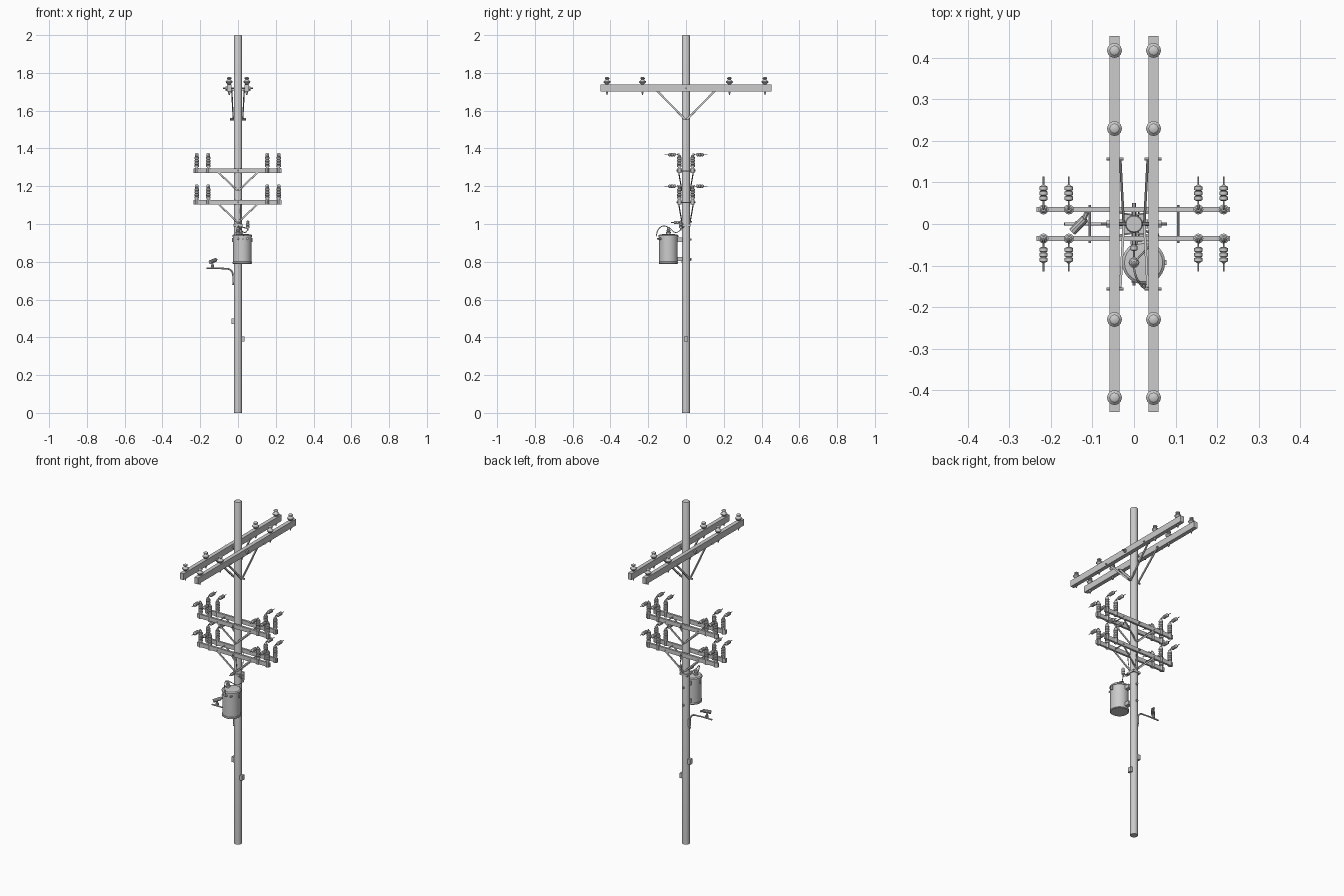
import bpy, bmesh, math
from mathutils import Vector, Matrix


def finish(name, bm, smooth=True):
    bmesh.ops.recalc_face_normals(bm, faces=bm.faces[:])
    me = bpy.data.meshes.new(name)
    bm.to_mesh(me)
    bm.free()
    ob = bpy.data.objects.new(name, me)
    bpy.context.collection.objects.link(ob)
    if smooth:
        bpy.ops.object.select_all(action='DESELECT')
        ob.select_set(True)
        bpy.context.view_layer.objects.active = ob
        bpy.ops.object.shade_smooth_by_angle(angle=math.radians(35))
    return ob


def box(name, c, s):
    bm = bmesh.new()
    bmesh.ops.create_cube(bm, size=1, matrix=Matrix.Translation(c) @ Matrix.Diagonal((*s, 1)))
    return finish(name, bm, False)


def lathe(name, origin, axis, profile, n=12):
    """Turn (radius, distance) pairs around an axis, capped at both ends."""
    rot = Vector((0, 0, 1)).rotation_difference(Vector(axis)).to_matrix()
    bm = bmesh.new()
    rings = [[bm.verts.new(Vector(origin) + rot @ Vector((r * math.cos(2 * math.pi * i / n),
              r * math.sin(2 * math.pi * i / n), t))) for i in range(n)] for r, t in profile]
    for a, b in zip(rings, rings[1:]):
        for i in range(n):
            bm.faces.new((a[i], a[(i + 1) % n], b[(i + 1) % n], b[i]))
    bm.faces.new(rings[0])
    bm.faces.new(rings[-1])
    return finish(name, bm)


def rod(name, a, b, r, n=8):
    d = Vector(b) - Vector(a)
    return lathe(name, a, d.normalized(), [(r, 0), (r, d.length)], n)


def bar(name, a, b, w, t):
    """Flat strap from a to b."""
    a, b = Vector(a), Vector(b)
    d = b - a
    m = Matrix.Translation((a + b) / 2) @ d.to_track_quat('Z', 'Y').to_matrix().to_4x4()
    bm = bmesh.new()
    bmesh.ops.create_cube(bm, size=1, matrix=m @ Matrix.Diagonal((w, t, d.length, 1)))
    return finish(name, bm, False)


def wire(name, pts, r):
    cu = bpy.data.curves.new(name, 'CURVE')
    cu.dimensions = '3D'
    cu.bevel_depth, cu.bevel_resolution, cu.resolution_u = r, 1, 5
    cu.use_fill_caps = True
    sp = cu.splines.new('BEZIER')
    sp.bezier_points.add(len(pts) - 1)
    for p, co in zip(sp.bezier_points, pts):
        p.co = co
        p.handle_left_type = p.handle_right_type = 'AUTO'
    ob = bpy.data.objects.new(name, cu)
    bpy.context.collection.objects.link(ob)
    return ob


UP = (0, 0, 1)

# pole
lathe("pole", (0, 0, 0), UP, [(0.0215, 0), (0.0215, 1.995), (0.019, 2.0)], 16)

# upper double crossarm along y
bell = [(0.005, 0), (0.009, 0.002), (0.018, 0.013), (0.018, 0.017), (0.010, 0.024),
        (0.008, 0.028), (0.012, 0.031), (0.012, 0.036), (0.007, 0.039)]
for sx in (-1, 1):
    x = sx * 0.047
    box("upper_crossarm", (x, 0, 1.719), (0.023, 0.905, 0.037))
    for y in (-0.418, -0.23, 0.23, 0.418):
        lathe("bell_insulator", (x, y, 1.738), UP, bell)
        rod("insulator_pin", (x, y, 1.683), (x, y, 1.742), 0.0035)
        rod("pin_nut", (x, y, 1.692), (x, y, 1.702), 0.007, 6)
    for sy in (-1, 1):
        bar("upper_brace", (sx * 0.033, sy * 0.155, 1.707), (sx * 0.025, sy * 0.004, 1.553), 0.006, 0.010)
        rod("brace_bolt", (sx * 0.025, sy * 0.157, 1.707), (sx * 0.066, sy * 0.157, 1.707), 0.004, 6)
    rod("brace_pole_bolt", (sx * 0.018, 0, 1.555), (sx * 0.042, 0, 1.555), 0.006, 6)
    rod("crossarm_washer", (sx * 0.058, 0, 1.719), (sx * 0.066, 0, 1.719), 0.010, 6)
rod("crossarm_through_bolt", (-0.08, 0, 1.719), (0.08, 0, 1.719), 0.004)

# lower double crossarms along x
ribs = [(0.007, 0), (0.007, 0.006)]
for k in range(4):
    t = 0.008 + k * 0.014
    ribs += [(0.012, t), (0.012, t + 0.008), (0.0085, t + 0.010)]
ribs += [(0.009, 0.066), (0.005, 0.071)]
strain = [(0.002, 0), (0.002, 0.017), (0.006, 0.018)]
for k in range(3):
    t = 0.020 + k * 0.012
    strain += [(0.010, t), (0.010, t + 0.008), (0.006, t + 0.010)]
strain += [(0.002, 0.057), (0.002, 0.076)]
for z in (1.283, 1.116):
    for sy in (-1, 1):
        y = sy * 0.035
        box("lower_crossarm", (-0.002, y, z), (0.466, 0.012, 0.024))
        for x in (-0.218, -0.157, 0.155, 0.216):
            rod("post_base", (x, y, z - 0.014), (x, y, z + 0.014), 0.011)
            lathe("post_insulator", (x, y, z + 0.012), UP, ribs)
            # jumper from post cap to strain insulator
            wire("jumper", [(x, y, z + 0.08), (x, y + sy * 0.003, z + 0.089),
                            (x, y + sy * 0.013, z + 0.084)], 0.0022)
            lathe("strain_insulator", (x, sy * 0.038, z + 0.084), (0, sy, 0), strain)
        for sx in (-1, 1):
            bar("lower_brace", (sx * 0.106, sy * 0.039, z - 0.008), (sx * 0.004, sy * 0.022, z - 0.105), 0.004, 0.009)
        rod("brace_pole_bolt", (0, sy * 0.018, z - 0.104), (0, sy * 0.032, z - 0.104), 0.006, 6)
        rod("arm_pole_bolt", (0, sy * 0.018, z), (0, sy * 0.050, z), 0.005, 6)
    for sx in (-1, 1):
        rod("arm_spacer_bolt", (sx * 0.106, -0.046, z - 0.002), (sx * 0.106, 0.046, z - 0.002), 0.003)

# transformer tank with lid
tx, ty = 0.023, -0.093
lathe("transformer_tank", (tx, ty, 0.788), UP,
      [(0.047, 0), (0.051, 0.003), (0.051, 0.012), (0.049, 0.013), (0.049, 0.143), (0.052, 0.144),
       (0.052, 0.152), (0.046, 0.157), (0.015, 0.159)], 24)
for z in (0.917, 0.815):
    box("tank_bracket", (0.012, -0.034, z), (0.024, 0.032, 0.022))
    rod("tank_bracket_bolt", (0.0, 0.015, z), (0.0, 0.030, z), 0.006, 6)
lathe("tank_bushing", (0, ty, 0.943), UP,
      [(0.009, 0), (0.009, 0.006), (0.013, 0.008), (0.013, 0.013), (0.008, 0.016), (0.011, 0.019),
       (0.011, 0.024), (0.006, 0.028), (0.008, 0.031), (0.008, 0.038), (0.003, 0.042)])
wire("tank_lead", [(0, ty, 0.982), (0.002, -0.118, 0.990), (0.016, -0.146, 0.972),
                   (0.03, -0.158, 0.936)], 0.0024)
for x in (0.0, 0.025, 0.05):
    yf = ty - math.sqrt(0.049 ** 2 - (x - tx) ** 2)
    lathe("side_terminal", (x, yf + 0.004, 0.922), (0, -1, 0), [(0.006, 0), (0.006, 0.008), (0.004, 0.009), (0.004, 0.016)], 8)
for sx in (-1, 1):
    box("lifting_lug", (tx + sx * 0.051, ty, 0.916), (0.008, 0.012, 0.02))

# fuse cutout beside the pole
box("cutout_band", (0, 0, 0.993), (0.050, 0.048, 0.012))
rod("cutout_arm", (0.015, -0.01, 0.985), (0.052, -0.028, 0.976), 0.003)
lathe("cutout_insulator", (0.052, -0.028, 0.966), UP,
      [(0.004, 0), (0.004, 0.012), (0.009, 0.014), (0.009, 0.022), (0.006, 0.024), (0.009, 0.028),
       (0.009, 0.036), (0.006, 0.038), (0.008, 0.042), (0.008, 0.048), (0.003, 0.053)])
lathe("pole_strain_insulator", (0, -0.015, 1.008), (0, -1, 0),
      [(0.002, 0), (0.002, 0.022), (0.008, 0.024), (0.008, 0.034), (0.005, 0.036), (0.008, 0.038),
       (0.008, 0.048), (0.002, 0.050), (0.002, 0.064)])
wire("cutout_lead", [(0.052, -0.028, 0.968), (0.035, -0.055, 0.955), (0.01, -0.082, 0.975), (0, ty, 0.984)], 0.002)
for sy in (-1, 1):
    wire("drop_lead", [(0.012, sy * 0.037, 1.10), (0.012, sy * 0.030, 1.05), (0.01, sy * 0.02, 1.0)], 0.002)

# side bracket arm with small fitting
wire("bracket_arm", [(-0.026, 0, 0.678), (-0.026, 0, 0.725), (-0.040, 0, 0.757), (-0.075, 0, 0.764), (-0.168, 0, 0.766)], 0.0045)
box("bracket_mount", (-0.022, 0, 0.712), (0.012, 0.016, 0.045))
rod("fitting_stem", (-0.135, 0, 0.764), (-0.135, 0, 0.79), 0.005)
rod("fitting_collar", (-0.135, 0, 0.770), (-0.135, 0, 0.782), 0.009)
rod("fitting_head", (-0.148, -0.018, 0.798), (-0.118, 0.013, 0.810), 0.010, 10)
rod("fitting_cap", (-0.121, 0.010, 0.809), (-0.114, 0.028, 0.812), 0.006, 8)

# meter boxes on the pole
box("left_box", (-0.026, 0, 0.485), (0.018, 0.022, 0.030))
box("right_box", (0.025, 0, 0.391), (0.018, 0.022, 0.028))
